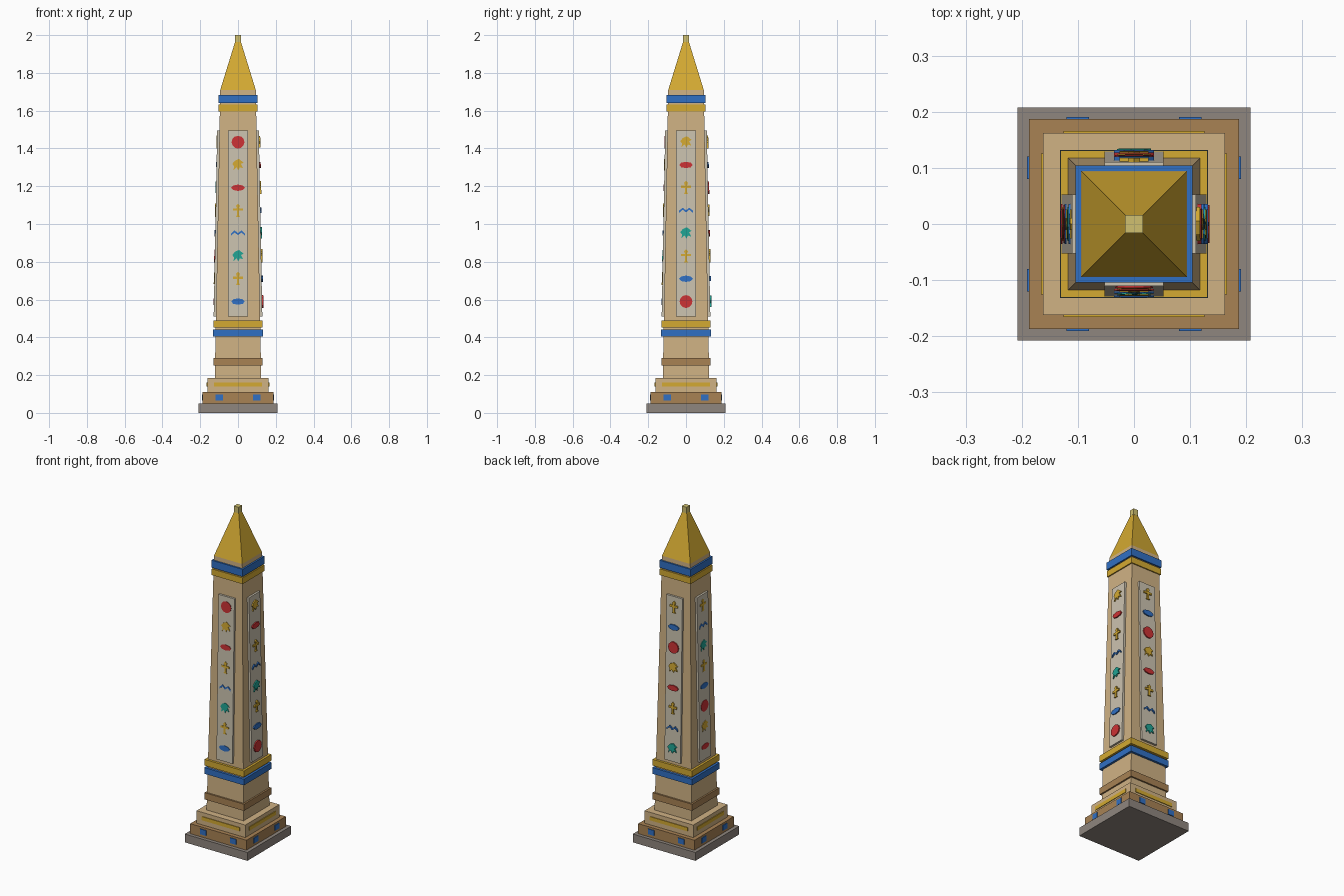
import bpy, bmesh, math
from mathutils import Matrix, Vector

if "Cube" in bpy.data.objects:
    bpy.data.objects.remove(bpy.data.objects["Cube"], do_unlink=True)


def material(name, *rgb):
    lin = [((c / 255 + 0.055) / 1.055) ** 2.4 for c in rgb] + [1.0]
    m = bpy.data.materials.new(name)
    m.use_nodes = True
    m.diffuse_color = lin
    m.node_tree.nodes["Principled BSDF"].inputs["Base Color"].default_value = lin
    return m


SAND = material("sandstone", 208, 178, 132)
BROWN = material("brown stone", 168, 130, 84)
GREY = material("grey stone", 143, 134, 126)
GOLD = material("gold", 212, 170, 50)
PALE = material("pale gold", 208, 192, 112)
BLUE = material("blue", 48, 112, 196)
RED = material("red", 204, 50, 52)
TEAL = material("teal", 32, 164, 148)
PANEL = material("pale panel", 204, 195, 176)


def finish(name, bm, mat):
    bmesh.ops.recalc_face_normals(bm, faces=bm.faces)
    mesh = bpy.data.meshes.new(name)
    bm.to_mesh(mesh)
    bm.free()
    mesh.materials.append(mat)
    obj = bpy.data.objects.new(name, mesh)
    bpy.context.collection.objects.link(obj)
    return obj


def block(name, mat, z0, z1, half0, half1=None):
    """Square block, tapered when half1 is given."""
    half1 = half0 if half1 is None else half1
    bm = bmesh.new()
    bmesh.ops.create_cube(bm, size=2)
    for v in bm.verts:
        half, z = (half1, z1) if v.co.z > 0 else (half0, z0)
        v.co = Vector((v.co.x * half, v.co.y * half, z))
    return finish(name, bm, mat)


SHAFT_Z0, SHAFT_Z1, SHAFT_R0, SHAFT_R1 = 0.185, 1.71, 0.123, 0.094


def shaft_half(z):
    t = (z - SHAFT_Z0) / (SHAFT_Z1 - SHAFT_Z0)
    return SHAFT_R0 + (SHAFT_R1 - SHAFT_R0) * t


def plate(name, mat, outline, side, centre, d0, d1, surface=shaft_half):
    """Flat outline (u, z) extruded from depth d0 to d1 on one of four sides."""
    bm = bmesh.new()
    turn = Matrix.Rotation(side * math.pi / 2, 3, 'Z')
    rings = []
    for d in (d0, d1):
        pts = [(centre[0] + u, centre[1] + z) for u, z in outline]
        rings.append([bm.verts.new(turn @ Vector((u, -surface(z) - d, z))) for u, z in pts])
    bm.faces.new(rings[0])
    bm.faces.new(rings[1])
    n = len(outline)
    for i in range(n):
        j = (i + 1) % n
        bm.faces.new((rings[0][i], rings[0][j], rings[1][j], rings[1][i]))
    return finish(name, bm, mat)


def rect(w, h):
    return [(-w, -h), (w, -h), (w, h), (-w, h)]


def oval(w, h, n):
    return [(w * math.cos(math.tau * i / n), h * math.sin(math.tau * i / n)) for i in range(n)]


# Stepped base
block("base_slab", GREY, 0, 0.05, 0.208)
block("base_step", BROWN, 0.05, 0.11, 0.187)
block("base_plinth", SAND, 0.11, 0.185, 0.162)

# Tapered shaft, pointed top and cap
block("shaft", SAND, SHAFT_Z0, SHAFT_Z1, SHAFT_R0, SHAFT_R1)
block("pyramid_top", GOLD, SHAFT_Z1, 1.975, SHAFT_R1, 0.012)
block("top_cap", PALE, 1.964, 2.0, 0.016)

# Bands round the shaft
for name, mat, z0, z1, half in (
        ("lower_brown_band", BROWN, 0.25, 0.29, 0.131),
        ("lower_blue_band", BLUE, 0.404, 0.441, 0.132),
        ("lower_gold_band", GOLD, 0.453, 0.49, 0.131),
        ("upper_gold_band", GOLD, 1.595, 1.632, 0.103),
        ("upper_blue_band", BLUE, 1.64, 1.684, 0.104)):
    block(name, mat, z0, z1, half)

# Outlines of the carved signs
disk = oval(0.034, 0.034, 12)
eye = oval(0.036, 0.017, 8)
half_cross = [(0.011, 0.026), (0.005, 0.012), (0.026, 0.011), (0.026, -0.001),
              (0.006, -0.001), (0.006, -0.025), (0.011, -0.034)]
cross = [(0, 0.036)] + half_cross + [(-u, z) for u, z in reversed(half_cross)]
ridge = [(-0.036, -0.012), (-0.018, 0.004), (0, -0.01), (0.018, 0.004), (0.036, -0.012)]
wave = ridge + [(u, z + 0.011) for u, z in reversed(ridge)]
bird = [(-0.03, 0.005), (-0.018, 0.022), (0.005, 0.032), (0.03, 0.012), (0.016, 0.006),
        (0.028, -0.018), (0.01, -0.012), (0.002, -0.028), (-0.008, -0.012),
        (-0.025, -0.028), (-0.02, -0.008)]
signs = [("disk", RED, disk), ("bird", GOLD, bird), ("eye", RED, eye), ("cross", GOLD, cross),
         ("wave", BLUE, wave), ("bird", TEAL, bird), ("cross", GOLD, cross), ("eye", BLUE, eye)]

# Each side: panel, column of signs (shifted start), base inlays
sides = (("front", 0, 0.003), ("left", 1, 0.007), ("back", 6, 0.007), ("right", 3, 0.003))
for side, (label, start, raised) in enumerate(sides):
    plate(label + "_panel", PANEL, rect(0.053, 0.492), side, (0, 1.003), -0.003, 0.012)
    for i in range(len(signs)):
        kind, mat, outline = signs[(start + i) % len(signs)]
        plate(f"{label}_sign_{kind}_{i + 1}", mat, outline, side,
              (0, 1.433 - 0.1205 * i), 0.010, 0.012 + raised)
    plate(label + "_plinth_strip", GOLD, rect(0.126, 0.011), side, (0, 0.15),
          -0.002, 0.004, lambda z: 0.162)
    for x in (-0.1, 0.1):
        plate(label + "_step_inlay", BLUE, rect(0.02, 0.016), side, (x, 0.082),
              -0.002, 0.004, lambda z: 0.187)
